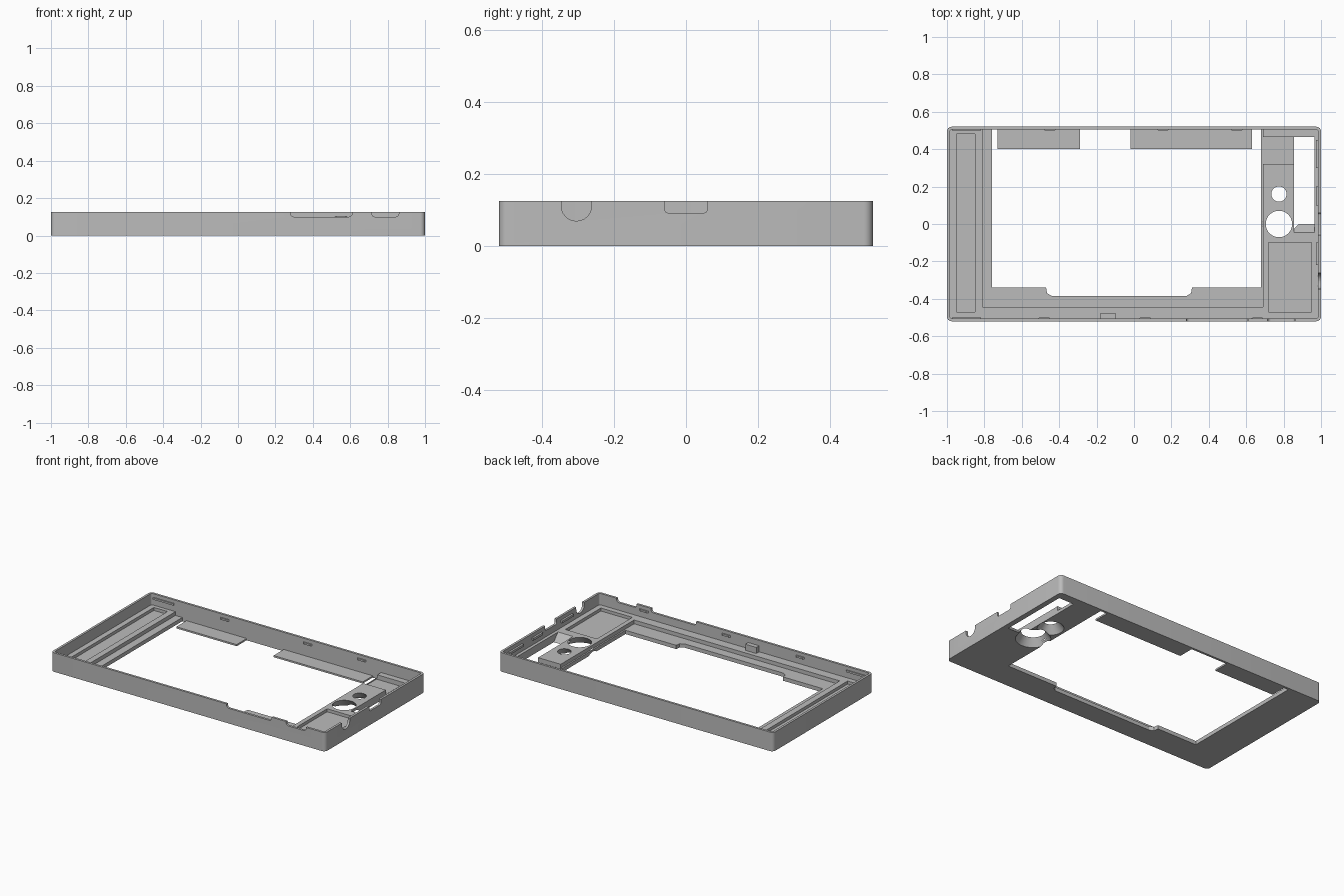
import bpy, bmesh, math
from mathutils import Vector

if "Cube" in bpy.data.objects:
    bpy.data.objects.remove(bpy.data.objects["Cube"])

grey = bpy.data.materials.new("plain grey")
grey.use_nodes = True
grey.diffuse_color = (0.5, 0.5, 0.5, 1)
grey.node_tree.nodes["Principled BSDF"].inputs["Base Color"].default_value = (0.5, 0.5, 0.5, 1)

H, TOP, LEDGE, FLOOR = 0.125, 0.2, 0.05, 0.025
IX, IY = 0.985, 0.505          # inner faces of the walls


def make(name, bm):
    bmesh.ops.recalc_face_normals(bm, faces=bm.faces)
    mesh = bpy.data.meshes.new(name)
    bm.to_mesh(mesh)
    bm.free()
    mesh.materials.append(grey)
    ob = bpy.data.objects.new(name, mesh)
    bpy.context.scene.collection.objects.link(ob)
    return ob


def prism(name, pts, lo, hi, axis="z"):
    """Extrude a 2D outline along one axis (x: pts are y,z; y: pts are x,z)."""
    place = {"x": lambda p, h: (h, p[0], p[1]),
             "y": lambda p, h: (p[0], h, p[1]),
             "z": lambda p, h: (p[0], p[1], h)}[axis]
    bm = bmesh.new()
    face = bm.faces.new([bm.verts.new(place(p, lo)) for p in pts])
    ext = bmesh.ops.extrude_face_region(bm, geom=[face])
    step = Vector(place((0, 0), hi - lo))
    bmesh.ops.translate(bm, vec=step,
                        verts=[v for v in ext["geom"] if isinstance(v, bmesh.types.BMVert)])
    return make(name, bm)


def rect(x0, x1, y0, y1):
    return [(x0, y0), (x1, y0), (x1, y1), (x0, y1)]


def box(name, x0, x1, y0, y1, z0, z1):
    return prism(name, rect(x0, x1, y0, y1), z0, z1)


def rounded(x0, x1, y0, y1, r, n=6):
    pts = []
    corners = [(x1 - r, y1 - r), (x0 + r, y1 - r), (x0 + r, y0 + r), (x1 - r, y0 + r)]
    for k, (cx, cy) in enumerate(corners):
        for i in range(n + 1):
            a = math.pi / 2 * (k + i / n)
            pts.append((cx + r * math.cos(a), cy + r * math.sin(a)))
    return pts


def cone(name, x, y, r_low, r_high):
    bm = bmesh.new()
    bmesh.ops.create_cone(bm, cap_ends=True, segments=40, radius1=r_low,
                          radius2=r_high, depth=LEDGE + 0.002)
    bmesh.ops.translate(bm, verts=bm.verts, vec=(x, y, LEDGE / 2))
    return make(name, bm)


def carve(target, cutter):
    mod = target.modifiers.new("carve", "BOOLEAN")
    mod.operation = "DIFFERENCE"
    mod.solver = "EXACT"
    mod.object = cutter
    bpy.context.view_layer.objects.active = target
    bpy.ops.object.modifier_apply(modifier=mod.name)
    bpy.data.objects.remove(cutter)


# Tray body: solid slab with rounded vertical corners
tray = prism("tray_body", rounded(-1, 1, -0.52, 0.52, 0.025), 0, H)

# Main cavity and the lower display recess
carve(tray, prism("cavity", rounded(-IX, IX, -IY, IY, 0.012), LEDGE, TOP))
carve(tray, box("display_recess", -0.81, 0.69, -0.445, IY, FLOOR, TOP))

# Display window with a shallow notch along the front edge
window = [(-0.76, IY), (-0.76, -0.34), (-0.47, -0.34), (-0.465, -0.37), (-0.44, -0.385),
          (0.28, -0.385), (0.305, -0.37), (0.31, -0.34), (0.68, -0.34), (0.68, IY)]
carve(tray, prism("window", window, -0.1, TOP))

# Pockets in the raised ledges
carve(tray, box("left_pocket", -0.95, -0.85, -0.47, 0.48, 0.03, TOP))
carve(tray, box("right_pocket", 0.72, 0.95, -0.47, -0.1, 0.03, TOP))
carve(tray, box("rear_step", 0.685, 0.855, 0.32, 0.465, 0.02, TOP))

# Side slot with a sloping front end
slot = [(0.465, -0.01), (0.465, 0.06), (-0.054, 0.06), (0.009, -0.01)]
carve(tray, prism("side_slot", slot, 0.855, 0.965, "x"))

# Countersunk holes in the bridge
carve(tray, cone("large_hole", 0.775, 0.0, 0.105, 0.07))
carve(tray, cone("small_hole", 0.775, 0.16, 0.08, 0.04))

# Openings in the front wall
for x0, x1 in ((0.28, 0.61), (0.715, 0.86)):
    outline = rounded(x0, x1, 0.1, 0.18, 0.018)
    carve(tray, prism("front_notch", outline, -0.6, -0.5, "y"))

# Openings in the right wall: a slot port and a round port
carve(tray, prism("slot_port", rounded(-0.06, 0.06, 0.092, 0.18, 0.012), 0.975, 1.1, "x"))
carve(tray, prism("round_port", rounded(-0.347, -0.263, 0.07, 0.2, 0.0415), 0.975, 1.1, "x"))

# Thin tabs under the rear wall
for side, x0, x1 in (("left", -0.73, -0.29), ("right", -0.02, 0.63)):
    box("rear_tab_" + side, x0, x1, 0.4, 0.51, 0.001, 0.012)

# Snap ridges along the long walls
for xs, wall, inward in (((-0.45, 0.155, 0.55), IY, -1), ((-0.48, 0.06, 0.66), -IY, 1)):
    for x in xs:
        y = wall - inward * 0.003
        tip = wall + inward * 0.009
        prism("snap_ridge", [(x - 0.035, y), (x + 0.035, y), (x + 0.022, tip),
                             (x - 0.022, tip)], 0.09, 0.102)
    y0, y1 = sorted((wall - inward * 0.003, wall + inward * 0.008))
    box("corner_ridge", -0.97, -0.82, y0, y1, 0.09, 0.102)

# Snap ridges on the right wall
for y0, y1 in ((-0.22, -0.1), (0.1, 0.2), (0.3, 0.45)):
    box("side_ridge", 0.972, 0.988, y0, y1, 0.085, 0.1)

# Small locating block inside the front wall
box("locating_block", -0.18, -0.1, -0.508, -0.475, 0.045, 0.09)

# Smooth the rounded corners while keeping hard edges
bpy.ops.object.select_all(action="DESELECT")
tray.select_set(True)
bpy.context.view_layer.objects.active = tray
bpy.ops.object.shade_smooth_by_angle(angle=math.radians(30))
